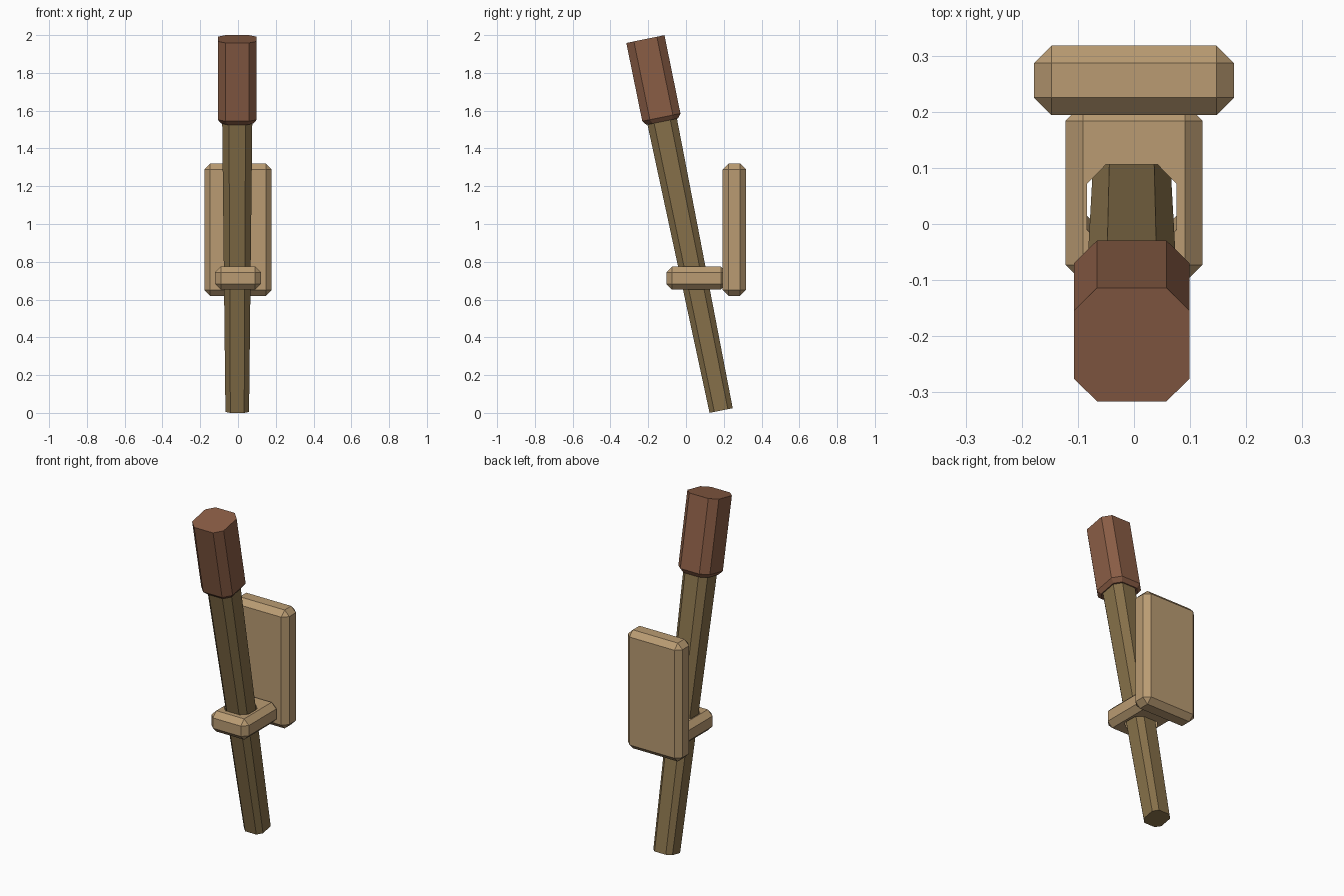
import bpy, bmesh
from mathutils import Vector

if "Cube" in bpy.data.objects:
    bpy.data.objects.remove(bpy.data.objects["Cube"])


def material(name, rgb):
    m = bpy.data.materials.new(name)
    m.diffuse_color = (*rgb, 1)
    m.use_nodes = True
    m.node_tree.nodes["Principled BSDF"].inputs["Base Color"].default_value = m.diffuse_color
    return m


TAN = material("light wood", (0.49, 0.33, 0.17))
OLIVE = material("dark olive wood", (0.24, 0.163, 0.068))
BROWN = material("reddish brown wrap", (0.254, 0.11, 0.06))

# Leaning axis of the torch
FOOT = Vector((-0.004, 0.186, 0.0125))
TIP = Vector((-0.004, -0.215, 1.979))
AXIS = (TIP - FOOT).normalized()
SIDE = Vector((1, 0, 0))
DEPTH = AXIS.cross(SIDE)
LENGTH = (TIP - FOOT).length


def finish(name, bm, mat):
    bmesh.ops.recalc_face_normals(bm, faces=bm.faces)
    mesh = bpy.data.meshes.new(name)
    bm.to_mesh(mesh)
    bm.free()
    mesh.materials.append(mat)
    obj = bpy.data.objects.new(name, mesh)
    bpy.context.collection.objects.link(obj)
    return obj


def chamfered_box(name, lo, hi, chamfer, mat):
    bm = bmesh.new()
    bmesh.ops.create_cube(bm, size=1)
    for v in bm.verts:
        v.co = [(a + b) / 2 + c * (b - a) for a, b, c in zip(lo, hi, v.co)]
    bmesh.ops.bevel(bm, geom=bm.edges[:], offset=chamfer, segments=1,
                    affect='EDGES', profile=0.5)
    return finish(name, bm, mat)


def leaning_prism(name, rings, mat):
    """Chamfered-square rings: (distance along axis, half width, half depth, chamfer)."""
    bm = bmesh.new()
    loops = []
    for s, w, d, c in rings:
        pts = [(w, d - c), (w - c, d), (c - w, d), (-w, d - c),
               (-w, c - d), (c - w, -d), (w - c, -d), (w, c - d)]
        loops.append([bm.verts.new(FOOT + AXIS * s + SIDE * x + DEPTH * y) for x, y in pts])
    for a, b in zip(loops, loops[1:]):
        for i in range(8):
            j = (i + 1) % 8
            bm.faces.new((a[i], a[j], b[j], b[i]))
    bm.faces.new(loops[0][::-1])
    bm.faces.new(loops[-1])
    return finish(name, bm, mat)


# Wall bracket: back plate and holder arm
chamfered_box("wall_plate", (-0.178, 0.194, 0.62), (0.178, 0.318, 1.32), 0.031, TAN)
arm = chamfered_box("holder_arm", (-0.122, -0.104, 0.652), (0.122, 0.215, 0.775), 0.031, TAN)

# Torch handle and wrapped head
leaning_prism("handle", [(0, 0.0625, 0.0625, 0.026), (1.6, 0.080, 0.080, 0.036)], OLIVE)
leaning_prism("torch_head", [(1.561, 0.085, 0.085, 0.034), (1.584, 0.103, 0.103, 0.041),
                             (LENGTH, 0.103, 0.103, 0.041)], BROWN)

# Socket through the arm, slightly wider than the handle
cutter = leaning_prism("socket_cutter", [(0.4, 0.08, 0.074, 0.034), (1.1, 0.08, 0.074, 0.034)], TAN)
cutter.hide_render = True
cutter.hide_set(True)
mod = arm.modifiers.new("socket", 'BOOLEAN')
mod.operation = 'DIFFERENCE'
mod.solver = 'EXACT'
mod.object = cutter
